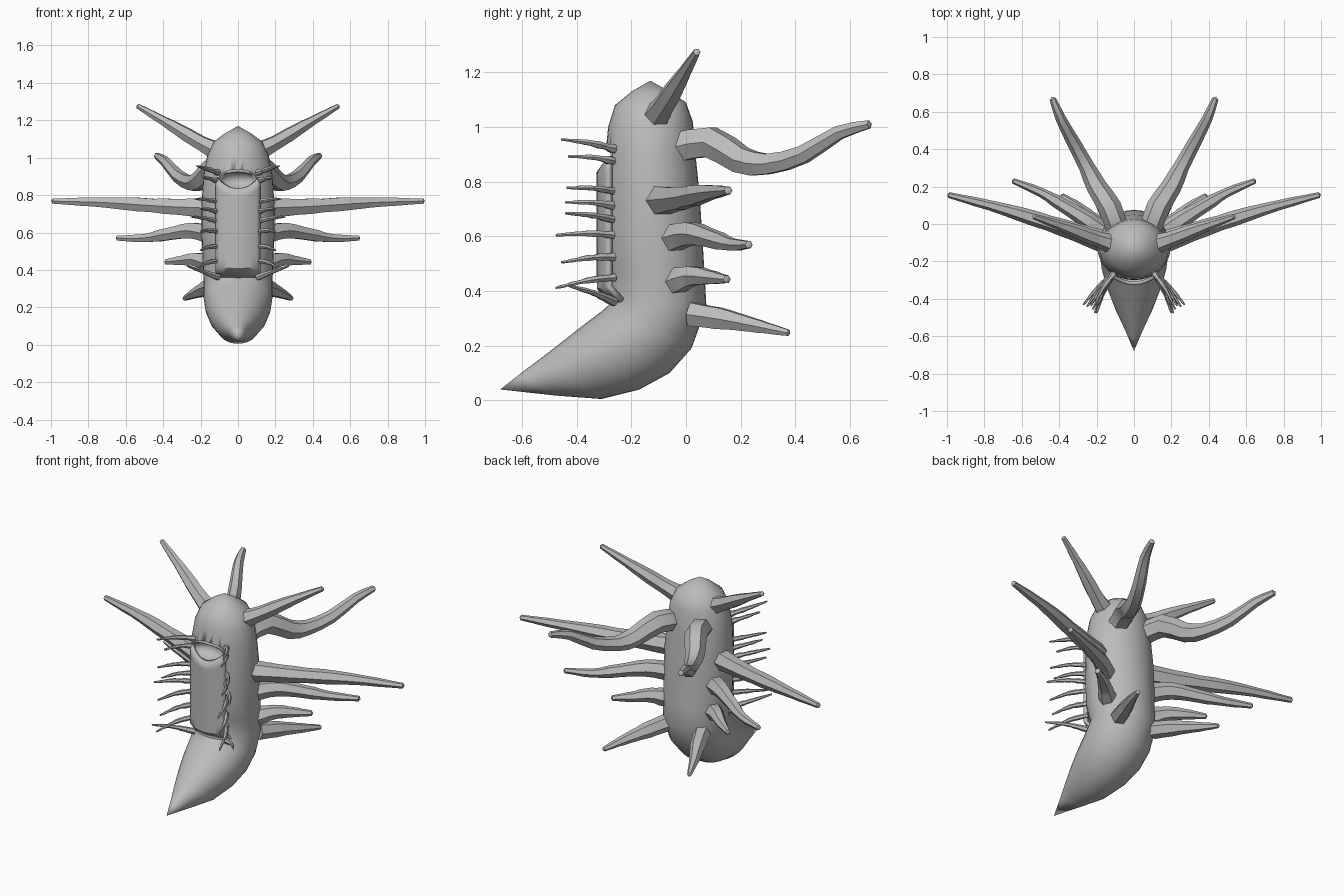
import bpy, bmesh, math, random
from mathutils import Vector

random.seed(4)
cube = bpy.data.objects.get("Cube")
if cube:
    bpy.data.objects.remove(cube, do_unlink=True)

grey = bpy.data.materials.new("plain grey")
grey.use_nodes = True
colour = (0.5, 0.5, 0.5, 1)
grey.diffuse_color = colour
grey.node_tree.nodes["Principled BSDF"].inputs["Base Color"].default_value = colour


def finish(bm, name, angle):
    bmesh.ops.recalc_face_normals(bm, faces=bm.faces)
    mesh = bpy.data.meshes.new(name)
    bm.to_mesh(mesh)
    bm.free()
    obj = bpy.data.objects.new(name, mesh)
    bpy.context.collection.objects.link(obj)
    mesh.materials.append(grey)
    bpy.ops.object.select_all(action="DESELECT")
    obj.select_set(True)
    bpy.context.view_layer.objects.active = obj
    bpy.ops.object.shade_smooth_by_angle(angle=math.radians(angle))
    return obj


def loft(bm, rings, start, end):
    """Bridge rings of points and close both ends to a point."""
    rows = [[bm.verts.new(p) for p in ring] for ring in rings]
    n = len(rows[0])
    for a, b in zip(rows, rows[1:]):
        for i in range(n):
            j = (i + 1) % n
            bm.faces.new((a[i], a[j], b[j], b[i]))
    for row, tip in ((rows[0], start), (rows[-1], end)):
        apex = bm.verts.new(tip)
        for i in range(n):
            bm.faces.new((row[i], row[(i + 1) % n], apex))


def smooth_path(points, steps):
    """Catmull-Rom samples through the points."""
    p = [Vector(q) for q in points]
    p = [2 * p[0] - p[1]] + p + [2 * p[-1] - p[-2]]
    out = []
    for i in range(1, len(p) - 2):
        a, b, c, d = p[i - 1:i + 3]
        for k in range(steps):
            t = k / steps
            out.append(0.5 * (2 * b + (c - a) * t + (2 * a - 5 * b + 4 * c - d) * t * t
                              + (3 * b - a - 3 * c + d) * t ** 3))
    return out + [p[-2]]


def spike(name, points, base, tip, sides=6, wobble=0.06):
    """Faceted tapering horn, built on both sides of the body."""
    path = smooth_path(points, max(2, 12 // (len(points) - 1)))
    last = len(path) - 1
    rings = []
    for i, c in enumerate(path):
        t = i / last
        along = (path[min(i + 1, last)] - path[max(i - 1, 0)]).normalized()
        side = along.cross(Vector((0, 0, 1))).normalized()
        up = side.cross(along)
        r = (base + (tip - base) * t ** 1.15) * (1 + random.uniform(-wobble, wobble))
        rings.append([c + r * (side * math.cos(a) + up * math.sin(a))
                      for a in (math.tau * k / sides for k in range(sides))])
    end = path[-1] + (path[-1] - path[-2]).normalized() * tip * 0.6
    for label, s in (("left", 1), ("right", -1)):
        bm = bmesh.new()
        flip = lambda v: Vector((s * v.x, v.y, v.z))
        loft(bm, [[flip(v) for v in ring] for ring in rings], flip(path[0]), flip(end))
        finish(bm, f"{label}_{name}", 35)


# Body: front point, back point and half width of each cross-section
sections = [
    (-.20, 1.13, -.06, 1.13, .07), (-.26, 1.08, 0, 1.09, .13),
    (-.285, 1, .025, 1.02, .165), (-.295, .9, .035, .9, .185),
    (-.30, .75, .05, .75, .195), (-.30, .6, .06, .6, .195),
    (-.295, .48, .068, .46, .19), (-.26, .37, .075, .34, .185),
    (-.31, .325, .02, .19, .185), (-.37, .28, -.06, .10, .175),
    (-.44, .225, -.17, .04, .15), (-.53, .155, -.31, .005, .105),
    (-.61, .095, -.48, .018, .05)]
rings = []
for yf, zf, yb, zb, w in sections:
    front, back = Vector((0, yf, zf)), Vector((0, yb, zb))
    mid, half = (front + back) / 2, (front - back) / 2
    rings.append([mid + half * math.cos(a) + Vector((w * math.sin(a), 0, 0))
                  for a in (math.tau * k / 32 for k in range(32))])
bm = bmesh.new()
loft(bm, rings, (0, -.13, 1.17), (0, -.68, .04))
body = finish(bm, "body", 60)

# Mouth hollow cut into the body
bm = bmesh.new()
bmesh.ops.create_uvsphere(bm, u_segments=24, v_segments=12, radius=1)
bmesh.ops.scale(bm, vec=(.1, .07, .05), verts=bm.verts)
bmesh.ops.translate(bm, vec=(0, -.30, .88), verts=bm.verts)
cutter = finish(bm, "mouth_cutter", 60)
cutter.hide_render = True
cutter.hide_set(True)
cut = body.modifiers.new("mouth", "BOOLEAN")
cut.operation = "DIFFERENCE"
cut.solver = "EXACT"
cut.object = cutter

# Belly plate with a dipped upper edge that forms the lower lip
bm = bmesh.new()
cols, rows = 12, 10
grid = []
for j in range(rows + 1):
    line = []
    for i in range(cols + 1):
        u = 2 * i / cols - 1
        top, t = .835 + .06 * u * u, j / rows
        z = .365 + (top - .365) * t
        y = -.317 + .04 * u * u + (.045 * (1 - t / .1) if t < .1 else 0)
        line.append(bm.verts.new((.115 * u, y, z)))
    grid.append(line)
for a, b in zip(grid, grid[1:]):
    for i in range(cols):
        bm.faces.new((a[i], a[i + 1], b[i + 1], b[i]))
plate = finish(bm, "belly_plate", 40)
thick = plate.modifiers.new("thickness", "SOLIDIFY")
thick.thickness = .02
thick.offset = 0

# Upper lip rim
bm = bmesh.new()
arc = [Vector((.1 * math.cos(a), -.29 + .025 * math.cos(a) ** 2, .885 + .045 * math.sin(a)))
       for a in (math.pi * k / 12 for k in range(13))]
loft(bm, [[p + .008 * Vector((0, math.cos(b), math.sin(b)))
           for b in (math.tau * k / 6 for k in range(6))] for p in arc], arc[0], arc[-1])
finish(bm, "upper_lip", 60)

# Large horns along the sides and back
spike("crown_horn", [(.08, -.12, 1.02), (.2, -.08, 1.08), (.36, -.02, 1.175), (.535, .04, 1.275)], .056, .015)
spike("back_horn", [(.08, -.05, .92), (.13, .09, .945), (.2, .2, .88), (.25, .3, .865),
                    (.32, .43, .9), (.39, .56, .98), (.435, .67, 1.01)], .066, .018)
spike("long_horn", [(.12, -.11, .73), (.38, -.02, .74), (.7, .08, .76), (.99, .155, .768)], .06, .015)
spike("middle_horn", [(.14, -.06, .59), (.25, .02, .61), (.38, .1, .59), (.5, .17, .57), (.645, .23, .57)], .055, .015)
spike("lower_horn", [(.14, -.05, .43), (.22, .02, .455), (.3, .09, .45), (.385, .15, .443)], .052, .015)
spike("base_horn", [(.12, .02, .315), (.18, .15, .295), (.24, .27, .27), (.285, .375, .247)], .052, .012)

# Thin legs on the front: base height, tip position
legs = [(.92, .22, -.455, .955), (.875, .19, -.43, .893), (.765, .23, -.435, .778),
        (.712, .2, -.44, .725), (.66, .25, -.44, .685), (.605, .2, -.475, .605),
        (.525, .2, -.455, .505), (.45, .21, -.475, .412), (.36, .27, -.43, .42)]
for n, (z, tx, ty, tz) in enumerate(legs, 1):
    root = Vector((.105, -.262, z))
    tip = Vector((tx, ty, tz))
    bend = root.lerp(tip, .45) + Vector((.012, 0, .006))
    spike(f"leg_{n}", [root, bend, tip], .016, .005, 6, .15)
